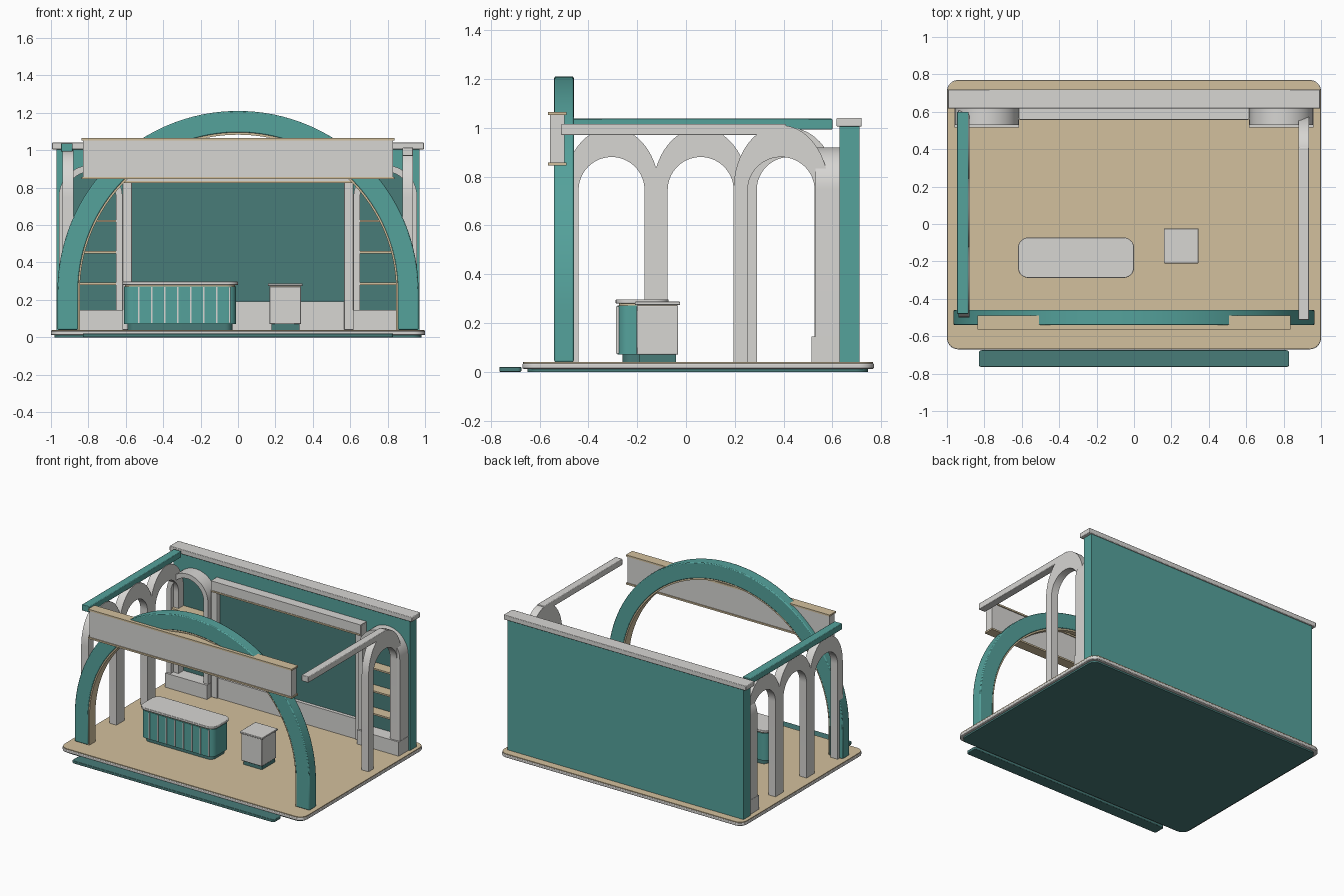
import bpy, bmesh, math
from mathutils import Vector

old = bpy.data.objects.get("Cube")
if old:
    bpy.data.objects.remove(old, do_unlink=True)


def material(name, rgb):
    m = bpy.data.materials.new(name)
    m.use_nodes = True
    m.diffuse_color = (*rgb, 1)
    m.node_tree.nodes["Principled BSDF"].inputs["Base Color"].default_value = (*rgb, 1)
    return m


TEAL = material("teal", (0.09, 0.36, 0.33))
DARK = material("dark teal", (0.065, 0.2, 0.19))
GREY = material("warm white", (0.68, 0.67, 0.65))
TAN = material("sand", (0.65, 0.53, 0.34))


def prism(name, outline, axis, lo, hi, mat, bevel=0):
    """Extrude a flat outline along an axis from lo to hi."""
    place = {"x": lambda u, v, d: (d, u, v),
             "y": lambda u, v, d: (u, d, v),
             "z": lambda u, v, d: (u, v, d)}[axis]
    bm = bmesh.new()
    face = bm.faces.new([bm.verts.new(place(u, v, lo)) for u, v in outline])
    ext = bmesh.ops.extrude_face_region(bm, geom=[face])
    moved = [g for g in ext["geom"] if isinstance(g, bmesh.types.BMVert)]
    bmesh.ops.translate(bm, verts=moved, vec=Vector(place(0, 0, hi - lo)))
    bmesh.ops.recalc_face_normals(bm, faces=bm.faces)
    mesh = bpy.data.meshes.new(name)
    bm.to_mesh(mesh)
    bm.free()
    mesh.materials.append(mat)
    ob = bpy.data.objects.new(name, mesh)
    bpy.context.collection.objects.link(ob)
    if bevel:
        mod = ob.modifiers.new("soft edges", "BEVEL")
        mod.width, mod.segments, mod.limit_method = bevel, 2, "ANGLE"
    bpy.ops.object.select_all(action="DESELECT")
    bpy.context.view_layer.objects.active = ob
    ob.select_set(True)
    bpy.ops.object.shade_smooth_by_angle(angle=math.radians(35))
    return ob


def box(name, x, y, z, mat, bevel=0):
    return prism(name, [(x[0], y[0]), (x[1], y[0]), (x[1], y[1]), (x[0], y[1])],
                 "z", z[0], z[1], mat, bevel)


def slab(name, x, y, z, r, mat, bevel=0):
    """Box with rounded vertical corners."""
    pts = []
    corners = [(x[1] - r, y[1] - r), (x[0] + r, y[1] - r),
               (x[0] + r, y[0] + r), (x[1] - r, y[0] + r)]
    for i, (cx, cy) in enumerate(corners):
        for k in range(9):
            a = math.pi / 2 * (i + k / 8)
            pts.append((cx + r * math.cos(a), cy + r * math.sin(a)))
    return prism(name, pts, "z", z[0], z[1], mat, bevel)


def curve(c, spring, a, b, n):
    return [(c + a * math.cos(math.pi * i / n), spring + b * math.sin(math.pi * i / n))
            for i in range(n + 1)]


def arch(name, c, foot, spring, outer, inner, axis, lo, hi, mat, n=32, bevel=0):
    """Arch with straight legs; outer and inner are (half width, rise)."""
    out = [(c + outer[0], foot)] + curve(c, spring, *outer, n) + [(c - outer[0], foot)]
    inn = [(c + inner[0], foot)] + curve(c, spring, *inner, n) + [(c - inner[0], foot)]
    return prism(name, out + inn[::-1], axis, lo, hi, mat, bevel)


FLOOR = 0.04

# Platform and front step
slab("platform_foot", (-0.98, 0.98), (-0.65, 0.745), (0, 0.014), 0.05, DARK)
slab("platform_rim", (-1, 1), (-0.67, 0.77), (0.012, 0.034), 0.06, GREY, 0.004)
slab("platform_floor", (-0.997, 0.997), (-0.667, 0.767), (0.033, FLOOR), 0.058, TAN)
slab("front_step", (-0.83, 0.83), (-0.765, -0.675), (0, 0.02), 0.015, DARK, 0.003)

# Back wall with cap
box("back_wall", (-0.97, 0.97), (0.63, 0.71), (FLOOR, 1.005), TEAL)
box("wall_cap", (-0.995, 0.995), (0.617, 0.72), (1.005, 1.04), GREY, 0.004)

# Large front arch, its lining and the header beam
arch("front_arch", 0, FLOOR, 0.245, (0.965, 0.965), (0.855, 0.85),
     "y", -0.54, -0.46, TEAL, 64, 0.006)
arch("front_arch_lining", 0, FLOOR, 0.245, (0.856, 0.851), (0.846, 0.838),
     "y", -0.535, -0.465, TAN, 64)
box("header_beam", (-0.83, 0.83), (-0.558, -0.497), (0.855, 1.055), GREY)
for name, z in (("header_bottom_trim", 0.845), ("header_top_trim", 1.053)):
    box(name, (-0.837, 0.837), (-0.565, -0.49), (z, z + 0.012), TAN)

# Side arcades: three arches on the right, one on the left
for i in range(3):
    arch(f"right_arcade_arch_{i + 1}", -0.305 + 0.365 * i, FLOOR, 0.745, (0.195, 0.255),
         (0.135, 0.135), "x", -0.938, -0.88, GREY)
arch("left_arcade_arch", 0.39, FLOOR, 0.745, (0.195, 0.265), (0.137, 0.135),
     "x", 0.88, 0.936, GREY)
box("right_arcade_beam", (-0.947, -0.885), (-0.48, 0.6), (0.992, 1.037), TEAL, 0.004)
box("left_arcade_beam", (0.88, 0.936), (-0.512, 0.41), (0.97, 1.015), GREY, 0.004)

# Central display screen and its frame
box("screen", (-0.58, 0.58), (0.6, 0.632), (0.17, 0.86), DARK)
box("screen_sill", (-0.62, 0.62), (0.575, 0.632), (FLOOR, 0.19), GREY)
box("screen_top_bar", (-0.615, 0.615), (0.56, 0.632), (0.835, 0.905), GREY)
box("screen_top_trim", (-0.61, 0.61), (0.556, 0.61), (0.825, 0.836), TAN)
for side, s in (("left", 1), ("right", -1)):
    box(f"{side}_screen_post", sorted((s * 0.567, s * 0.617)), (0.565, 0.632),
        (FLOOR, 0.9), GREY, 0.003)

    # Arched shelf niches beside the screen
    c = s * 0.788
    arch(f"{side}_niche_frame", c, FLOOR, 0.75, (0.17, 0.17), (0.135, 0.135),
         "y", 0.53, 0.632, GREY)
    back = [(c + 0.14, 0.1)] + curve(c, 0.75, 0.14, 0.14, 24) + [(c - 0.14, 0.1)]
    prism(f"{side}_niche_back", back, "y", 0.618, 0.632, DARK)
    box(f"{side}_niche_plinth", (c - 0.172, c + 0.172), (0.515, 0.632), (FLOOR, 0.145), GREY)
    for i in range(3):
        z = 0.28 + 0.168 * i
        box(f"{side}_shelf_{i + 1}", (c - 0.137, c + 0.137), (0.535, 0.62),
            (z, z + 0.012), TAN)

# Reception counter with slatted front
slab("counter_plinth", (-0.59, -0.03), (-0.26, -0.09), (FLOOR, 0.075), 0.04, DARK)
slab("counter_body", (-0.61, -0.01), (-0.28, -0.08), (0.07, 0.272), 0.05, TEAL)
slab("counter_trim", (-0.605, -0.015), (-0.275, -0.085), (0.27, 0.282), 0.05, TAN)
slab("counter_top", (-0.62, 0), (-0.288, -0.072), (0.28, 0.297), 0.055, GREY, 0.003)
for i in range(8):
    x = -0.53 + 0.0695 * i
    box(f"counter_slat_{i + 1}", (x - 0.004, x + 0.004), (-0.286, -0.275),
        (0.075, 0.268), GREY)

# Small pedestal
box("pedestal_plinth", (0.18, 0.33), (-0.19, -0.04), (FLOOR, 0.075), DARK)
box("pedestal_body", (0.168, 0.337), (-0.202, -0.032), (0.07, 0.272), GREY, 0.004)
box("pedestal_top", (0.16, 0.345), (-0.21, -0.024), (0.274, 0.287), GREY, 0.003)
box("pedestal_trim", (0.172, 0.333), (-0.198, -0.036), (0.27, 0.276), TAN)
